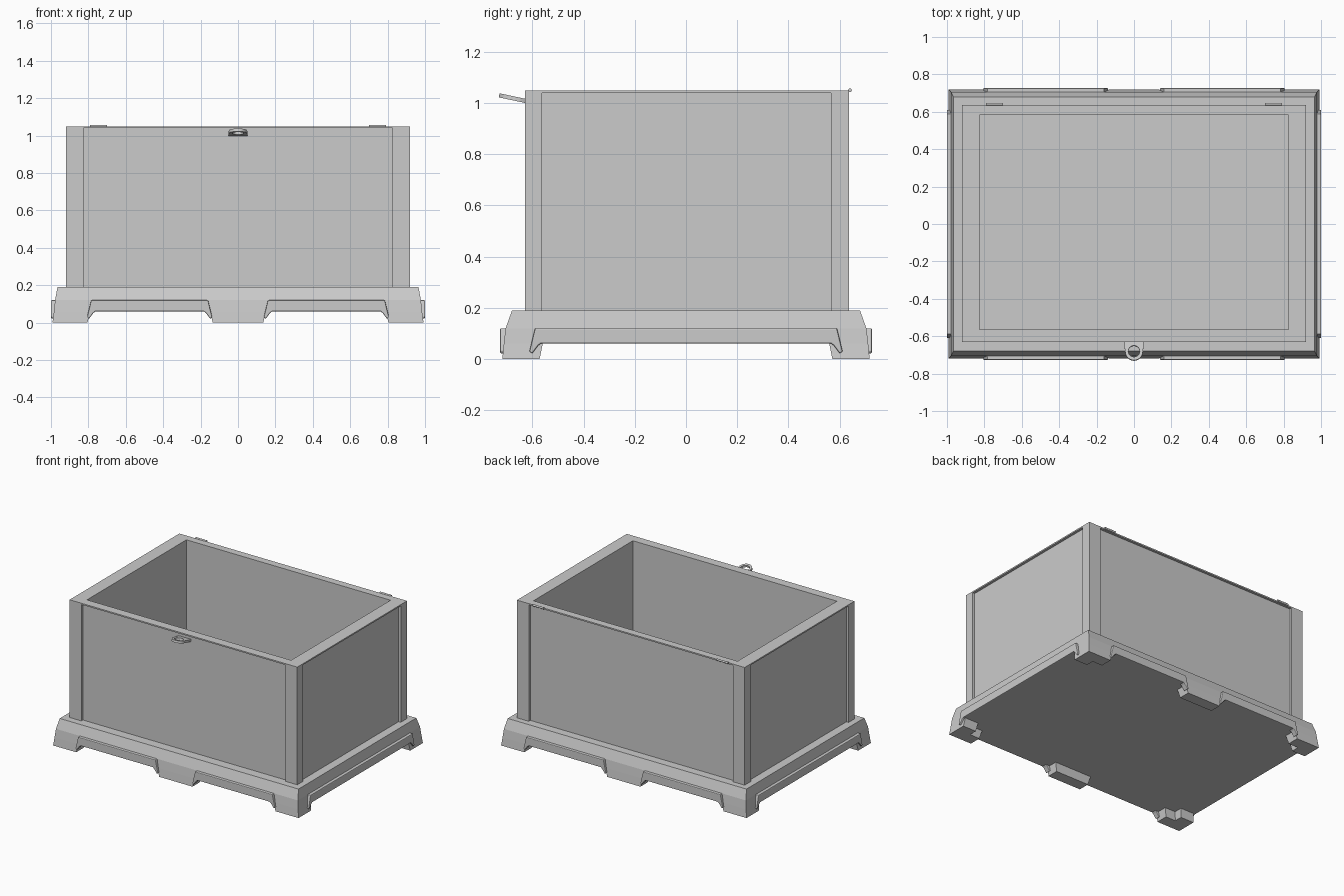
import bpy, bmesh, math
from mathutils import Vector

if "Cube" in bpy.data.objects:
    bpy.data.objects.remove(bpy.data.objects["Cube"])


def make(name, verts, faces):
    bm = bmesh.new()
    vs = [bm.verts.new(v) for v in verts]
    for f in faces:
        bm.faces.new([vs[i] for i in f])
    bmesh.ops.recalc_face_normals(bm, faces=bm.faces)
    me = bpy.data.meshes.new(name)
    bm.to_mesh(me)
    bm.free()
    ob = bpy.data.objects.new(name, me)
    bpy.context.collection.objects.link(ob)
    return ob


def loft(name, rings):
    """Closed solid through rings of equal point count."""
    n = len(rings[0])
    faces = [list(range(n)), [(len(rings) - 1) * n + i for i in range(n)]]
    for r in range(len(rings) - 1):
        for i in range(n):
            j = (i + 1) % n
            faces.append([r * n + i, r * n + j, (r + 1) * n + j, (r + 1) * n + i])
    return make(name, [p for ring in rings for p in ring], faces)


def rect(x0, x1, y0, y1, z):
    return [(x0, y0, z), (x1, y0, z), (x1, y1, z), (x0, y1, z)]


def box(name, x0, x1, y0, y1, z0, z1):
    return loft(name, [rect(x0, x1, y0, y1, z0), rect(x0, x1, y0, y1, z1)])


def bevel(ob, width, segments=2):
    m = ob.modifiers.new("bevel", 'BEVEL')
    m.width, m.segments, m.limit_method = width, segments, 'ANGLE'
    m.angle_limit = math.radians(40)


# Crate body: block with an open interior and a shallow recess on each side
X, Y0, Y1, R = 0.92, -0.63, 0.637, 0.018
body = box("crate_body", -X, X, Y0, Y1, 0.15, 1.05)
cutters = [
    box("cut_interior", -0.825, 0.825, -0.565, 0.583, 0.2, 1.2),
    box("cut_front", -0.825, 0.825, Y0 - 0.1, Y0 + R, 0.17, 1.04),
    box("cut_back", -0.825, 0.825, Y1 - R, Y1 + 0.1, 0.17, 1.04),
    box("cut_right", X - R, X + 0.1, -0.563, 0.566, 0.17, 1.04),
    box("cut_left", -X - 0.1, -X + R, -0.563, 0.566, 0.17, 1.04),
]
bpy.context.view_layer.objects.active = body
for c in cutters:
    m = body.modifiers.new("cut", 'BOOLEAN')
    m.operation, m.solver, m.object = 'DIFFERENCE', 'EXACT', c
    bpy.ops.object.modifier_apply(modifier=m.name)
    bpy.data.objects.remove(c)

# Flared pallet base
loft("pallet_base", [rect(-a, a, -b, b, z) for a, b, z in
                     ((0.984, 0.712, 0.06), (0.978, 0.705, 0.12), (0.965, 0.68, 0.19))])

# L-shaped corner feet
for sx in (-1, 1):
    for sy in (-1, 1):
        def corner(xo, xi, xn, yo, yi, yn, z):
            pts = [(xo, yo), (xi, yo), (xi, yn), (xn, yn), (xn, yi), (xo, yi)]
            return [(sx * x, sy * y, z) for x, y in pts]
        loft("corner_foot", [corner(0.992, 0.805, 0.885, 0.718, 0.572, 0.63, 0),
                             corner(0.984, 0.79, 0.875, 0.712, 0.58 - 0.02, 0.62, 0.06)])

# Middle feet on the long sides
for s in (-1, 1):
    loft("middle_foot", [rect(-0.135, 0.135, s * 0.718, s * 0.635, 0),
                         rect(-0.15, 0.15, s * 0.712, s * 0.625, 0.06)])


# Raised lip around each fork opening
def lip(name, a, b, place, inner, outer):
    pts = [(a, 0.12), (b, 0.12), (b + 0.022, 0.03), (b + 0.012, 0.02),
           (b - 0.012, 0.052), (b - 0.022, 0.06), (a + 0.022, 0.06),
           (a + 0.012, 0.052), (a - 0.012, 0.02), (a - 0.022, 0.03)]
    ob = loft(name, [[place(u, d, z) for u, z in pts] for d in (inner, outer)])
    bevel(ob, 0.005)


for s in (-1, 1):
    for t in (-1, 1):
        lip("long_side_lip", 0.16, 0.785,
            lambda u, d, z: (t * u, s * d, z), 0.69, 0.727)
    lip("short_side_lip", -0.59, 0.59,
        lambda u, d, z: (s * d, u, z), 0.96, 1.0)

# Front latch tab with a ring hole
cu = bpy.data.curves.new("latch_ring", 'CURVE')
cu.dimensions, cu.fill_mode, cu.extrude = '2D', 'BOTH', 0.008
arc = [(0.047 * math.cos(math.pi * i / 12), -0.06 - 0.047 * math.sin(math.pi * i / 12))
       for i in range(13)]
outer = [(-0.05, 0.02), (0.05, 0.02), (0.05, -0.04)] + arc + [(-0.05, -0.04)]
hole = [(0.031 * math.cos(math.pi * i / 12), -0.058 + 0.031 * math.sin(math.pi * i / 12))
        for i in range(24)]
for pts in (outer, hole):
    sp = cu.splines.new('POLY')
    sp.points.add(len(pts) - 1)
    for p, (x, y) in zip(sp.points, pts):
        p.co = (x, y, 0, 1)
    sp.use_cyclic_u = True
latch = bpy.data.objects.new("latch_ring", cu)
latch.location = (0, -0.625, 1.008)
latch.rotation_euler = (-math.radians(12), 0, 0)
bpy.context.collection.objects.link(latch)
bpy.context.view_layer.objects.active = latch
latch.select_set(True)
bpy.ops.object.convert(target='MESH')

# Back hinge pins
for s in (-1, 1):
    bpy.ops.mesh.primitive_cylinder_add(vertices=16, radius=0.007, depth=0.09,
                                        location=(s * 0.745, 0.641, 1.05),
                                        rotation=(0, math.pi / 2, 0))
    pin = bpy.context.object
    pin.name = "hinge_pin"
    bpy.ops.object.shade_smooth_by_angle()
